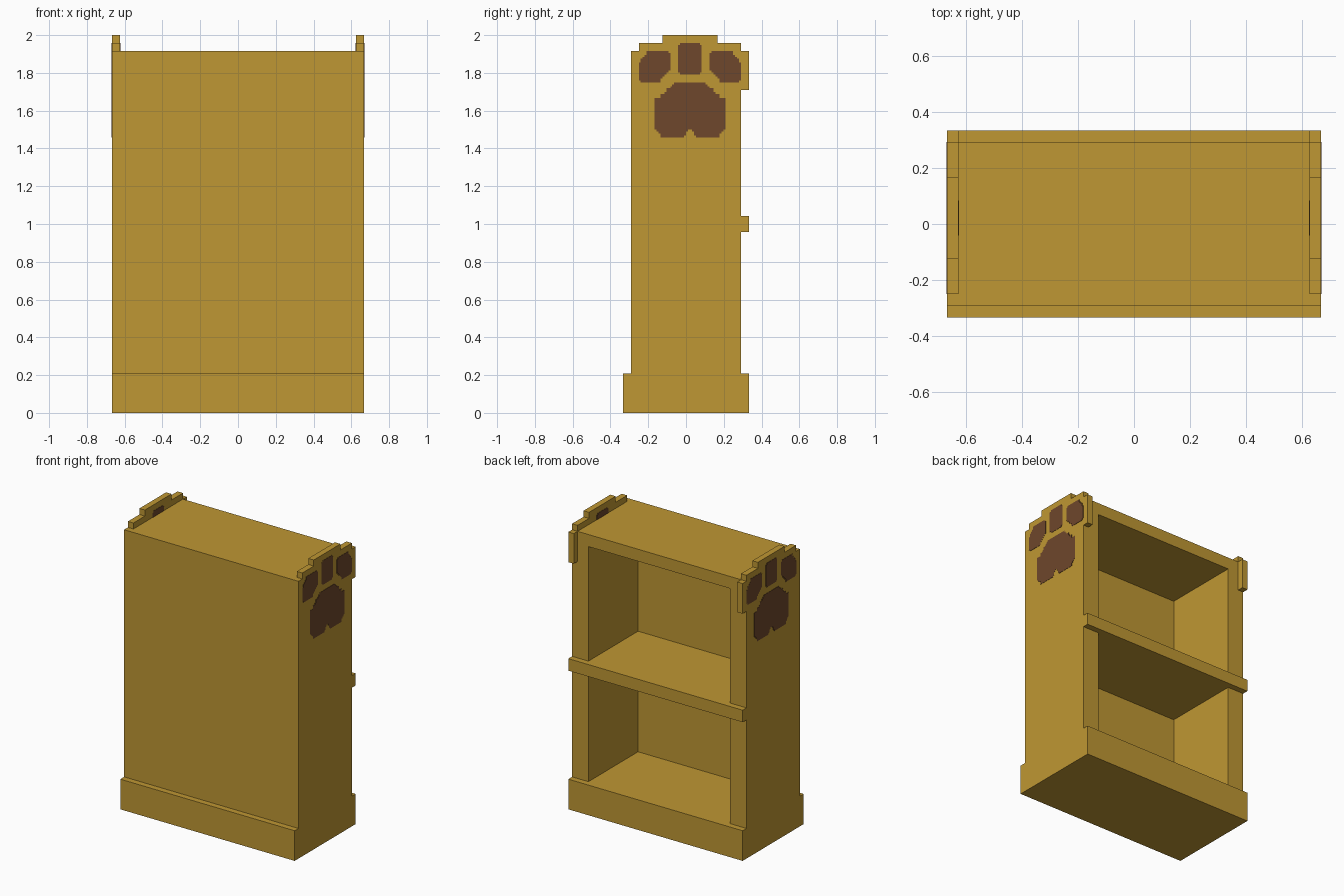
import bpy, bmesh

if "Cube" in bpy.data.objects:
    bpy.data.objects.remove(bpy.data.objects["Cube"])

U = 1 / 24      # furniture grid step
Q = 1 / 96      # fine grid step for the painted paws


def material(name, rgb):
    m = bpy.data.materials.new(name)
    m.diffuse_color = (*rgb, 1)
    m.use_nodes = True
    m.node_tree.nodes["Principled BSDF"].inputs["Base Color"].default_value = m.diffuse_color
    return m


WOOD = material("golden_wood", (0.521, 0.309, 0.033))
PAW = material("paw_brown", (0.156, 0.063, 0.025))


def extrude_x(name, profiles, x0, x1, mat, s=U, caps=True):
    """Extrude closed (y, z) profiles from x0 to x1."""
    bm = bmesh.new()
    for prof in profiles:
        a = [bm.verts.new((x0, y * s, z * s)) for y, z in prof]
        b = [bm.verts.new((x1, y * s, z * s)) for y, z in prof]
        n = len(prof)
        for i in range(n):
            j = (i + 1) % n
            bm.faces.new((a[i], a[j], b[j], b[i]))
        if caps:
            bm.faces.new(a[::-1])
            bm.faces.new(b)
    if caps:
        bmesh.ops.recalc_face_normals(bm, faces=bm.faces)
    elif x1 > x0:  # open strip: profile is counter-clockwise seen from +x
        bmesh.ops.reverse_faces(bm, faces=[f for f in bm.faces])
        bm.normal_update()
        low = min(bm.faces, key=lambda f: f.calc_center_median().z)
        if low.normal.z > 0:
            bmesh.ops.reverse_faces(bm, faces=bm.faces[:])
    me = bpy.data.meshes.new(name)
    bm.to_mesh(me)
    bm.free()
    me.materials.append(mat)
    ob = bpy.data.objects.new(name, me)
    bpy.context.collection.objects.link(ob)
    return ob


def stairs(points):
    """Turn a chain of points into right-angled steps (sideways, then down)."""
    out = [points[0]]
    for y, z in points[1:]:
        py, pz = out[-1]
        if y != py and z != pz:
            out.append((py, z))
        out.append((y, z))
    return out


def flip(points, c=2):
    return [(2 * c - y, z) for y, z in points]


# Middle section: base, shelf, top and rear panel in one profile
middle = [(-8, 0), (8, 0), (8, 5), (-6, 5), (-6, 23), (8, 23), (8, 25),
          (-6, 25), (-6, 44), (7, 44), (7, 46), (-7, 46), (-7, 5), (-8, 5)]
extrude_x("shelf_body", [middle], -13 * U, 13 * U, WOOD, caps=False)

# Side wall profile, with base and shelf lip
wall = [(-8, 0), (8, 0), (8, 5), (7, 5), (7, 23), (8, 23), (8, 25), (7, 25),
        (7, 46), (-7, 46), (-7, 5), (-8, 5)]
# Stepped crest on top and bump on the open edge
crest = [(-6, 46), (7, 46), (7, 47), (4, 47), (4, 48), (-3, 48), (-3, 47), (-6, 47)]
bump = [(7, 41), (8, 41), (8, 46), (7, 46)]

# Painted paw outlines
pad_half = stairs([(10, 168), (11, 167), (12, 166), (14, 165), (15, 163), (17, 162),
                   (20, 160), (20, 145), (19, 144), (18, 143), (17, 142), (16, 140)])
pad_half += [(5, 140), (5, 141), (4, 141), (4, 143), (3, 143), (3, 144)]
pad = pad_half + flip(pad_half)[::-1]
mid_toe = [(-3, 172), (7, 172), (7, 173), (8, 173), (8, 187), (7, 187), (7, 188),
           (-3, 188), (-3, 187), (-4, 187), (-4, 173), (-3, 173)]
toe = stairs([(-9, 184), (-8, 183), (-8, 175), (-9, 174), (-10, 173), (-11, 172),
              (-12, 171), (-13, 170), (-15, 168)])
toe += [(-23, 168), (-23, 169), (-24, 169), (-24, 178), (-23, 178), (-23, 180),
        (-22, 180), (-22, 181), (-21, 181), (-21, 182), (-20, 182), (-20, 184)]
# Part of the middle toe showing on the inner face of the crest
toe_tip = [(-4, 184), (8, 184), (8, 187), (7, 187), (7, 188), (-3, 188), (-3, 187), (-4, 187)]

for side, s in (("right", 1), ("left", -1)):
    extrude_x(side + "_wall", [wall], s * 13 * U, s * 16 * U, WOOD)
    extrude_x(side + "_crest", [crest, bump], s * 15 * U, s * 16 * U, WOOD)
    extrude_x(side + "_paw_print", [pad, mid_toe, toe, flip(toe)],
              s * 16 * U, s * (16 * U + 0.002), PAW, Q)
    extrude_x(side + "_paw_tip_inside", [toe_tip],
              s * 15 * U, s * (15 * U - 0.002), PAW, Q)
